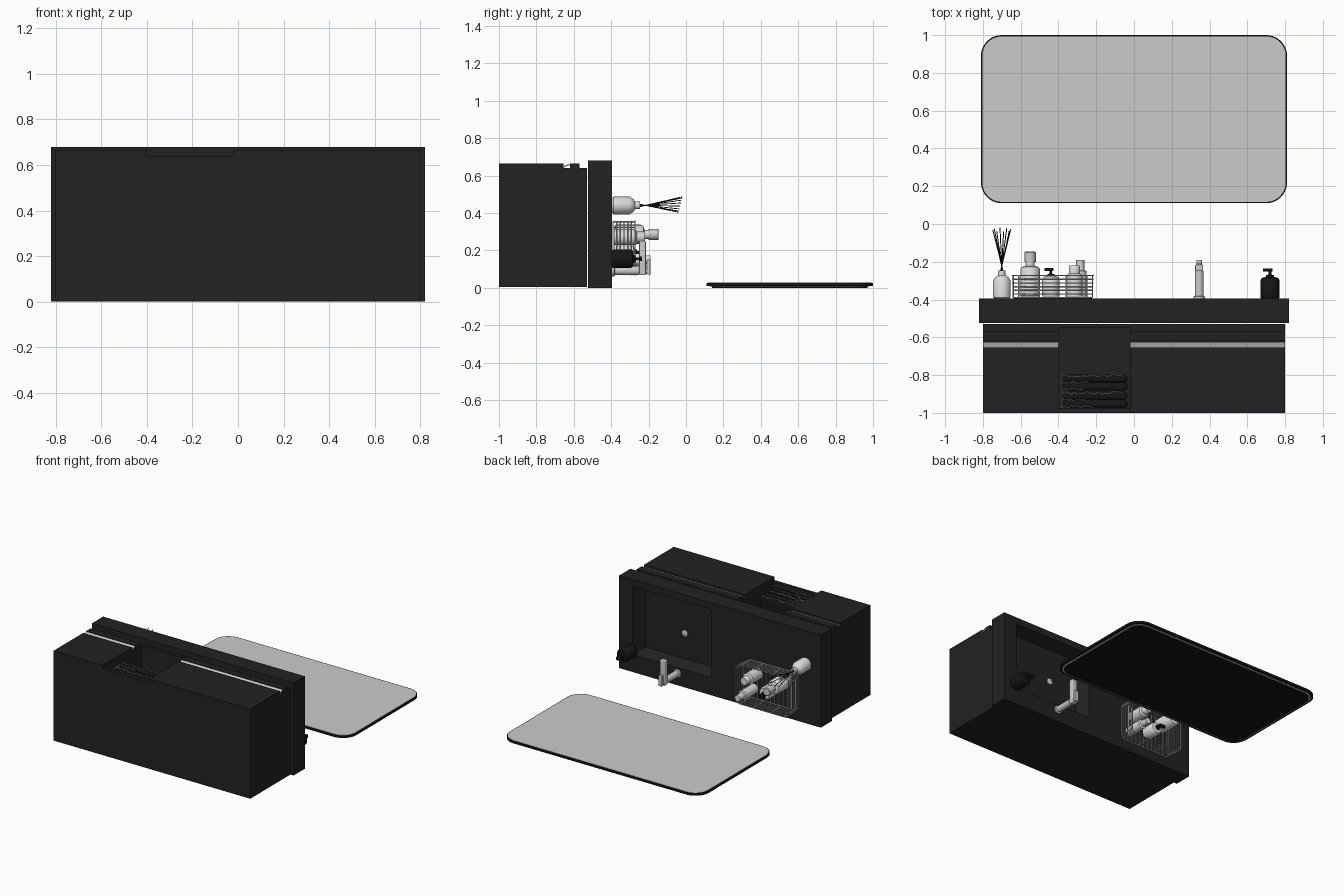
import bpy, bmesh, math, random
from mathutils import Vector

random.seed(4)
old = bpy.data.objects.get("Cube")
if old:
    bpy.data.objects.remove(old, do_unlink=True)


def material(name, v, rough=0.5):
    m = bpy.data.materials.new(name)
    m.use_nodes = True
    m.diffuse_color = (v, v, v, 1)
    node = m.node_tree.nodes["Principled BSDF"]
    node.inputs["Base Color"].default_value = (v, v, v, 1)
    node.inputs["Roughness"].default_value = rough
    return m


DARK = material("charcoal", 0.016)
BLACK = material("black", 0.008)
WHITE = material("white", 0.72)
METAL = material("pale metal", 0.6)
GLASS = material("mirror grey", 0.6)
GREY = material("towel grey", 0.2)


def finish(bm, name, mat, smooth=False):
    bmesh.ops.recalc_face_normals(bm, faces=bm.faces)
    me = bpy.data.meshes.new(name)
    bm.to_mesh(me)
    bm.free()
    ob = bpy.data.objects.new(name, me)
    bpy.context.collection.objects.link(ob)
    me.materials.append(mat)
    if smooth:
        bpy.ops.object.select_all(action='DESELECT')
        ob.select_set(True)
        bpy.context.view_layer.objects.active = ob
        bpy.ops.object.shade_smooth_by_angle(angle=math.radians(40))
    return ob


def loft(name, loops, mat, smooth=False):
    """Skin a stack of equal-length point loops and cap both ends."""
    bm = bmesh.new()
    rows = [[bm.verts.new(p) for p in loop] for loop in loops]
    n = len(rows[0])
    for a, b in zip(rows, rows[1:]):
        for i in range(n):
            j = (i + 1) % n
            bm.faces.new((a[i], a[j], b[j], b[i]))
    bm.faces.new(rows[0])
    bm.faces.new(rows[-1])
    return finish(bm, name, mat, smooth)


def rect(x0, x1, z0, z1, y):
    return [(x0, y, z0), (x1, y, z0), (x1, y, z1), (x0, y, z1)]


def box(name, x0, x1, y0, y1, z0, z1, mat, bevel=0):
    ob = loft(name, [rect(x0, x1, z0, z1, y0), rect(x0, x1, z0, z1, y1)], mat)
    if bevel:
        mod = ob.modifiers.new("soft edges", 'BEVEL')
        mod.width, mod.segments = bevel, 5
        for p in ob.data.polygons:
            p.use_smooth = True
    return ob


def lathe(name, x, z, profile, mat, n=24):
    """Turn (radius, y) pairs about an axis along y."""
    ang = [2 * math.pi * i / n for i in range(n)]
    return loft(name, [[(x + r * math.cos(a), y, z + r * math.sin(a)) for a in ang]
                       for r, y in profile], mat, True)


def wires(name, paths, radius, mat):
    """Round wires; each path is (points, closed)."""
    cu = bpy.data.curves.new(name, 'CURVE')
    cu.dimensions = '3D'
    cu.bevel_depth, cu.bevel_resolution, cu.use_fill_caps = radius, 1, True
    for pts, closed in paths:
        sp = cu.splines.new('POLY')
        sp.points.add(len(pts) - 1)
        for p, co in zip(sp.points, pts):
            p.co = (*co, 1)
        sp.use_cyclic_u = closed
    cu.materials.append(mat)
    ob = bpy.data.objects.new(name, cu)
    bpy.context.collection.objects.link(ob)


def rounded(cx, cy, hx, hy, r, n=8):
    """Rounded rectangle outline as flat pairs."""
    pts = []
    for k, (sx, sy) in enumerate([(1, 1), (-1, 1), (-1, -1), (1, -1)]):
        for i in range(n + 1):
            a = math.pi / 2 * (k + i / n)
            pts.append((cx + sx * (hx - r) + r * math.cos(a),
                        cy + sy * (hy - r) + r * math.sin(a)))
    return pts


# Cabinet carcass with an open niche
TOP = -0.53
box("cabinet_left_bay", -0.02, 0.8, -1, TOP, 0.005, 0.64, DARK)
box("cabinet_right_bay", -0.8, -0.4, -1, TOP, 0.005, 0.64, DARK)
box("niche_back", -0.4, -0.02, -1, TOP, 0.005, 0.3, DARK)
box("niche_floor", -0.4, -0.02, -1, -0.975, 0.3, 0.64, DARK)
box("niche_ceiling", -0.4, -0.02, -0.55, TOP, 0.3, 0.64, DARK)

# Drawer fronts with slanted pale grip strips
for side, x0, x1 in (("left", -0.02, 0.8), ("right", -0.8, -0.4)):
    box(side + "_drawer_front", x0, x1, -1, -0.655, 0.64, 0.665, DARK)
    box(side + "_upper_rail", x0, x1, -0.62, -0.57, 0.64, 0.665, DARK)
    section = [(-0.655, 0.642), (-0.624, 0.655), (-0.624, 0.663), (-0.655, 0.65)]
    loft(side + "_grip_strip", [[(x, y, z) for y, z in section] for x in (x0, x1)], METAL)

# Countertop with sunken basin
loft("countertop_basin", [rect(-0.82, 0.82, 0, 0.68, -0.525),
                          rect(-0.82, 0.82, 0, 0.68, -0.395),
                          rect(0.07, 0.71, 0.13, 0.63, -0.395),
                          rect(0.11, 0.67, 0.16, 0.60, -0.485)], DARK)
lathe("drain", 0.345, 0.35, [(0.022, -0.486), (0.022, -0.478), (0.012, -0.474)], METAL)

# Faucet
lathe("faucet_base", 0.345, 0.09, [(0.03, -0.396), (0.03, -0.385), (0.023, -0.38)], METAL)
lathe("faucet_body", 0.345, 0.09, [(0.023, -0.385), (0.023, -0.25)], METAL)
box("faucet_spout", 0.324, 0.366, -0.25, -0.215, 0.067, 0.25, METAL, 0.006)
box("faucet_lever", 0.33, 0.36, -0.21, -0.19, 0.07, 0.15, METAL, 0.004)
lathe("faucet_lever_pin", 0.345, 0.09, [(0.016, -0.217), (0.016, -0.208)], METAL)


def pump_bottle(name, x, z, r, y0, y1, tip, body, pump):
    lathe(name + "_body", x, z, [(r * 0.95, y0), (r, y0 + 0.006), (r, y1 - 0.012),
                                 (r * 0.85, y1), (r * 0.35, y1 + 0.006)], body)
    lathe(name + "_collar", x, z, [(r * 0.4, y1), (r * 0.4, y1 + 0.015), (r * 0.14, y1 + 0.017),
                                   (r * 0.14, tip - 0.014)], pump)
    box(name + "_nozzle", x - r * 0.75, x + r * 0.28, tip - 0.016, tip,
        z - r * 0.25, z + r * 0.25, pump, 0.003)


pump_bottle("soap_dispenser", 0.72, 0.155, 0.05, -0.395, -0.285, -0.235, BLACK, BLACK)

# Reed diffuser
lathe("diffuser_bottle", -0.7, 0.44, [(0.04, -0.395), (0.047, -0.388), (0.047, -0.3),
                                      (0.035, -0.282), (0.02, -0.272), (0.02, -0.245)], WHITE)
reeds = []
for i in range(8):
    a = 2 * math.pi * i / 8 + 0.2
    c, s = math.cos(a), math.sin(a)
    reeds.append(([(-0.7 - 0.012 * c, -0.27, 0.44 - 0.012 * s),
                   (-0.7 + 0.048 * c, -0.03 + 0.01 * s, 0.445 + 0.042 * s)], False))
wires("diffuser_reeds", reeds, 0.0025, BLACK)

# Wire basket
paths = []
for i in range(7):
    y = -0.39 + 0.0195 * i
    out = 0.001 * i
    paths.append(([(px, y, pz) for px, pz in
                   rounded(-0.43, 0.213, 0.208 + out, 0.138 + out, 0.03, 5)], True))
for px, pz in rounded(-0.43, 0.213, 0.21, 0.14, 0.03, 1):
    paths.append(([(px, -0.39, pz), (px, -0.273, pz)], False))
for i in range(12):
    px = -0.62 + 0.0345 * i
    paths.append(([(px, -0.39, 0.076), (px, -0.39, 0.35)], False))
for px in (-0.5, -0.36):
    for pz in (0.074, 0.352):
        paths.append(([(px, -0.39, pz), (px, -0.273, pz)], False))
wires("wire_basket", paths, 0.0035, METAL)

# Toiletries in the basket
lathe("tall_bottle", -0.55, 0.285, [(0.045, -0.385), (0.052, -0.378), (0.052, -0.24),
                                    (0.045, -0.228), (0.024, -0.222), (0.024, -0.2)], WHITE)
lathe("tall_bottle_cap", -0.55, 0.285, [(0.03, -0.2), (0.03, -0.15), (0.026, -0.146)], METAL)
pump_bottle("lotion", -0.44, 0.19, 0.046, -0.385, -0.28, -0.232, WHITE, BLACK)
lathe("left_tube", -0.285, 0.15, [(0.034, -0.385), (0.034, -0.25), (0.022, -0.245),
                                  (0.022, -0.19)], WHITE)
lathe("short_jar", -0.315, 0.27, [(0.042, -0.385), (0.042, -0.27), (0.03, -0.262),
                                  (0.03, -0.225), (0.026, -0.22)], WHITE)

# Folded towels with pale fringes in the niche
for k, y in enumerate((-0.973, -0.882)):
    for j in range(2):
        yy = y + 0.042 * j
        box("towel_%d_fold_%d" % (k, j), -0.375, -0.035, yy, yy + 0.044,
            0.32, 0.61, BLACK, 0.018)
    fringe = []
    for j in range(3):
        yy = y + 0.006 + 0.036 * j
        end = -0.06 if j == 2 else -0.2 - 0.08 * random.random()
        pts = []
        for i in range(24):
            t = i / 23
            pts.append((-0.385 + t * (end + 0.385),
                        yy + random.uniform(-0.007, 0.007), 0.612 + random.uniform(-0.008, 0.006)))
        fringe.append((pts, False))
    fringe.append(([(-0.383 + random.uniform(-0.006, 0.006), y + 0.088 * i / 12, 0.608)
                    for i in range(13)], False))
    wires("towel_%d_fringe" % k, fringe, 0.004, GREY)


# Mirror panel with dark frame, light band behind and reflective face
def slab(name, inset, z0, z1, mat):
    outline = rounded(0, 0.555, 0.81 - inset, 0.445 - inset, 0.11 - inset, 10)
    loft(name, [[(px, py, z) for px, py in outline] for z in (z0, z1)], mat, True)


slab("mirror_back", 0.03, 0.0, 0.012, BLACK)
slab("mirror_light_band", 0.018, 0.006, 0.012, METAL)
slab("mirror_frame", 0, 0.01, 0.026, BLACK)
slab("mirror_face", 0.007, 0.024, 0.028, GLASS)
